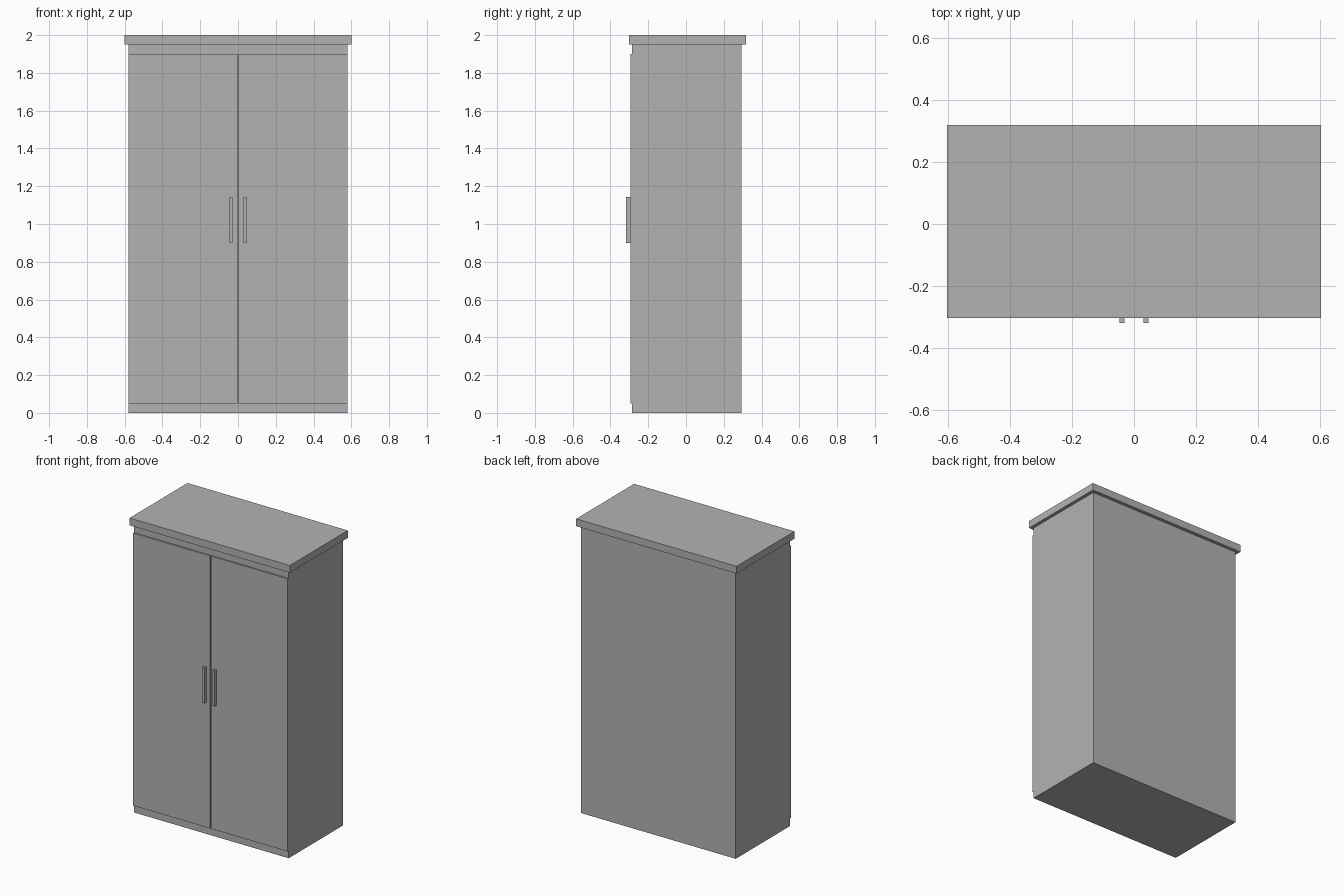
import bpy

if "Cube" in bpy.data.objects:
    bpy.data.objects.remove(bpy.data.objects["Cube"])

# Single flat grey for the whole cabinet
grey = bpy.data.materials.new("grey")
grey.diffuse_color = (0.45, 0.45, 0.45, 1.0)
grey.use_nodes = True
grey.node_tree.nodes["Principled BSDF"].inputs["Base Color"].default_value = grey.diffuse_color


def box(name, low, high):
    """Axis-aligned box between two corners."""
    bpy.ops.mesh.primitive_cube_add(size=1)
    ob = bpy.context.object
    ob.name = name
    ob.location = [(a + b) / 2 for a, b in zip(low, high)]
    ob.scale = [b - a for a, b in zip(low, high)]
    bpy.ops.object.transform_apply(location=True, rotation=False, scale=True)
    ob.data.materials.append(grey)
    return ob


# Carcass and overhanging top
box("cabinet_body", (-0.58, -0.285, 0.0), (0.58, 0.295, 1.95))
box("top_panel", (-0.602, -0.303, 1.95), (0.602, 0.318, 2.0))

# Doors with a narrow gap between them, and their handles
for side, s in (("left", -1), ("right", 1)):
    x0, x1 = sorted((s * 0.003, s * 0.58))
    box(side + "_door", (x0, -0.295, 0.05), (x1, -0.285, 1.90))
    x0, x1 = sorted((s * 0.03, s * 0.046))
    box(side + "_handle", (x0, -0.318, 0.90), (x1, -0.295, 1.142))
